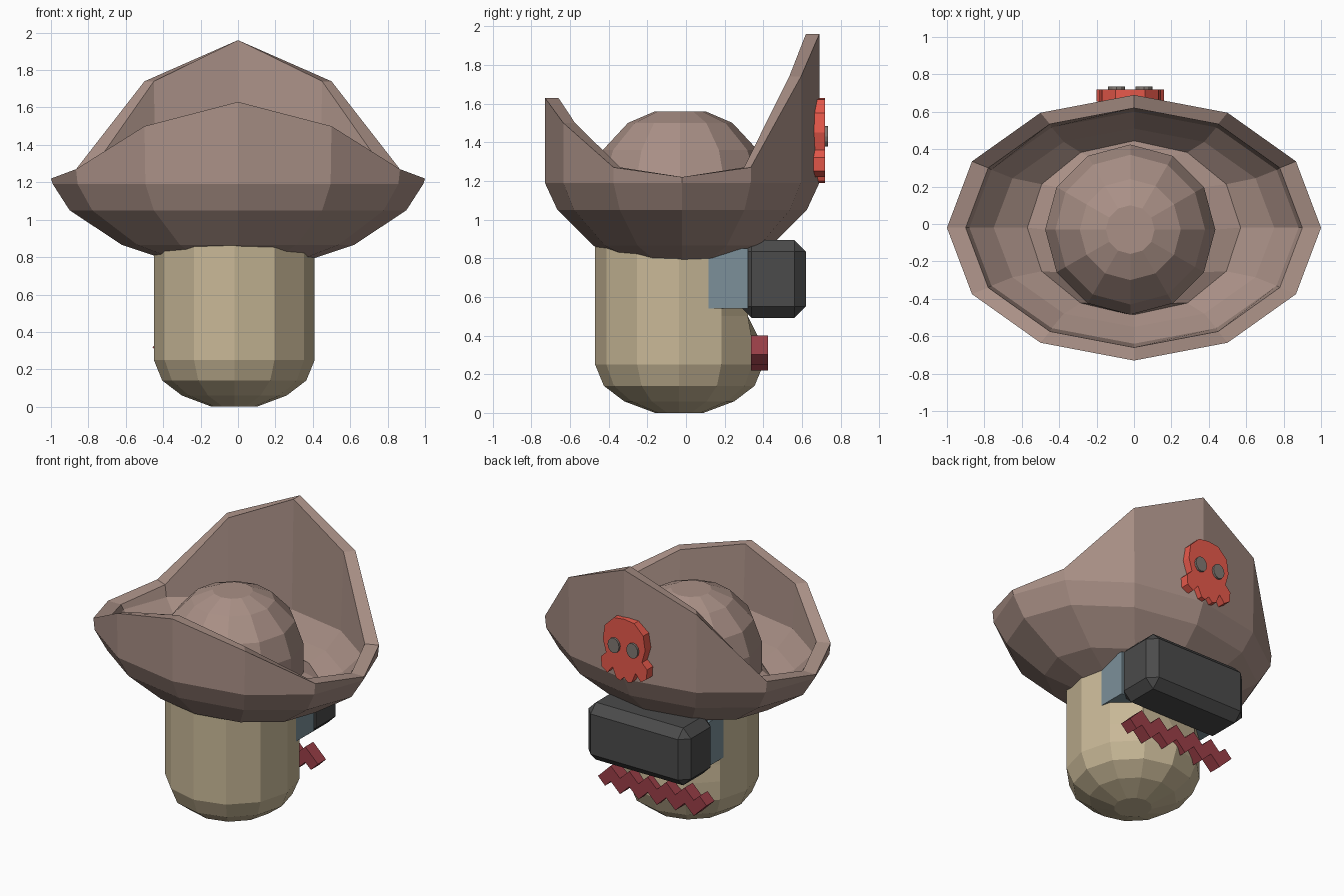
import bpy, bmesh, math

if "Cube" in bpy.data.objects:
    bpy.data.objects.remove(bpy.data.objects["Cube"])

N = 12


def mat(name, rgb):
    m = bpy.data.materials.new(name)
    m.diffuse_color = (*rgb, 1)
    m.use_nodes = True
    m.node_tree.nodes["Principled BSDF"].inputs["Base Color"].default_value = m.diffuse_color
    return m


FELT = mat("felt", (.40, .28, .24))
SKIN = mat("skin", (.58, .48, .31))
BLACK = mat("visor_black", (.07, .07, .07))
BLUE = mat("strap_blue", (.20, .28, .32))
RED = mat("emblem_red", (.80, .10, .07))
MOUTH = mat("mouth_red", (.33, .05, .065))
GREY = mat("eye_grey", (.22, .19, .17))


def finish(name, bm, m):
    bmesh.ops.recalc_face_normals(bm, faces=bm.faces)
    me = bpy.data.meshes.new(name)
    bm.to_mesh(me)
    bm.free()
    me.materials.append(m)
    o = bpy.data.objects.new(name, me)
    bpy.context.collection.objects.link(o)
    return o


def loft(name, rings, m):
    bm = bmesh.new()
    vr = [[bm.verts.new(p) for p in r] for r in rings]
    for a, b in zip(vr, vr[1:]):
        for i in range(N):
            j = (i + 1) % N
            bm.faces.new((a[i], a[j], b[j], b[i]))
    bm.faces.new(vr[0])
    bm.faces.new(vr[-1])
    return finish(name, bm, m)


def ring(rx, ry, z, cx=0, cy=-.02):
    # z is a number or a list of heights per corner
    zs = z if isinstance(z, list) else [z] * N
    return [(cx + rx * math.cos(math.tau * i / N),
             cy + ry * math.sin(math.tau * i / N), zs[i]) for i in range(N)]


def extrude_y(name, outline, y0, y1, m):
    bm = bmesh.new()
    a = [bm.verts.new((x, y0, z)) for x, z in outline]
    b = [bm.verts.new((x, y1, z)) for x, z in outline]
    n = len(outline)
    for i in range(n):
        j = (i + 1) % n
        bm.faces.new((a[i], a[j], b[j], b[i]))
    bm.faces.new(a)
    bm.faces.new(b)
    return finish(name, bm, m)


def box(name, lo, hi, m, bevel=0):
    bm = bmesh.new()
    bmesh.ops.create_cube(bm, size=1)
    for v in bm.verts:
        v.co = [(l + h) / 2 + c * (h - l) for l, h, c in zip(lo, hi, v.co)]
    if bevel:
        bmesh.ops.bevel(bm, geom=bm.edges[:], offset=bevel, segments=1,
                        profile=.5, affect='EDGES')
    return finish(name, bm, m)


# Body: rounded base, face recessed above the jaw
body = []
for r, z, limit in [(.12, 0, 1), (.28, .06, 1), (.385, .14, 1), (.43, .25, 1),
                    (.43, .38, .38), (.43, .50, .32), (.43, .97, .32)]:
    body.append([(x, min(y, limit), h) for x, y, h in
                 ring(r, r + .005, z, -.02, -.035)])
loft("body", body, SKIN)

# Hat: bowl underside, upturned brim, inner floor, crown dome
rim = [1.22, 1.27, 1.74, 1.96, 1.74, 1.27, 1.22, 1.27, 1.50, 1.63, 1.50, 1.27]
hat = [ring(.38, .27, .785), ring(.62, .46, .865), ring(.90, .645, 1.05),
       ring(.99, .71, 1.19), ring(1, .71, rim), ring(.90, .64, rim),
       ring(.88, .62, 1.19), ring(.75, .53, 1.06), ring(.57, .465, .97)]
for r, z in [(.455, 1.0), (.455, 1.2), (.40, 1.36), (.27, 1.50), (.13, 1.56)]:
    hat.append(ring(r, r, z, -.02, -.03))
loft("hat", hat, FELT)

# Goggles
box("goggle_strap", (-.40, 0, .54), (.37, .32, .85), BLUE)
box("goggle_visor", (-.43, .28, .49), (.37, .62, .895), BLACK, .06)

# Zigzag mouth
steps, half, x0, dx = 11, .055, -.43, .072
pts = [(x0 + dx * i, .275 if i % 2 else .345) for i in range(steps + 1)]
top = [(x, z + half) for x, z in pts]
low = [(x, z - half) for x, z in pts]
for k in (0, -1):
    x, z = pts[k]
    top[k], low[k] = (x + half / 2, z + half / 2), (x - half / 2, z - half / 2)
extrude_y("mouth", top + low[::-1], .335, .425, MOUTH)

# Skull emblem
side = [(.08, 1.62), (.15, 1.55), (.165, 1.45), (.14, 1.36), (.18, 1.32),
        (.175, 1.25), (.13, 1.22), (.09, 1.27), (.06, 1.20), (.03, 1.19)]
outline = [(0, 1.63)] + side + [(0, 1.22)] + [(-x, z) for x, z in side[::-1]]
extrude_y("emblem", [(x - .02, z) for x, z in outline], .655, .72, RED)
for s, label in ((-1, "left"), (1, "right")):
    eye = [(-.02 + s * .073 + .045 * math.cos(math.tau * i / N),
            1.43 + .053 * math.sin(math.tau * i / N)) for i in range(N)]
    extrude_y("emblem_eye_" + label, eye, .70, .735, GREY)
